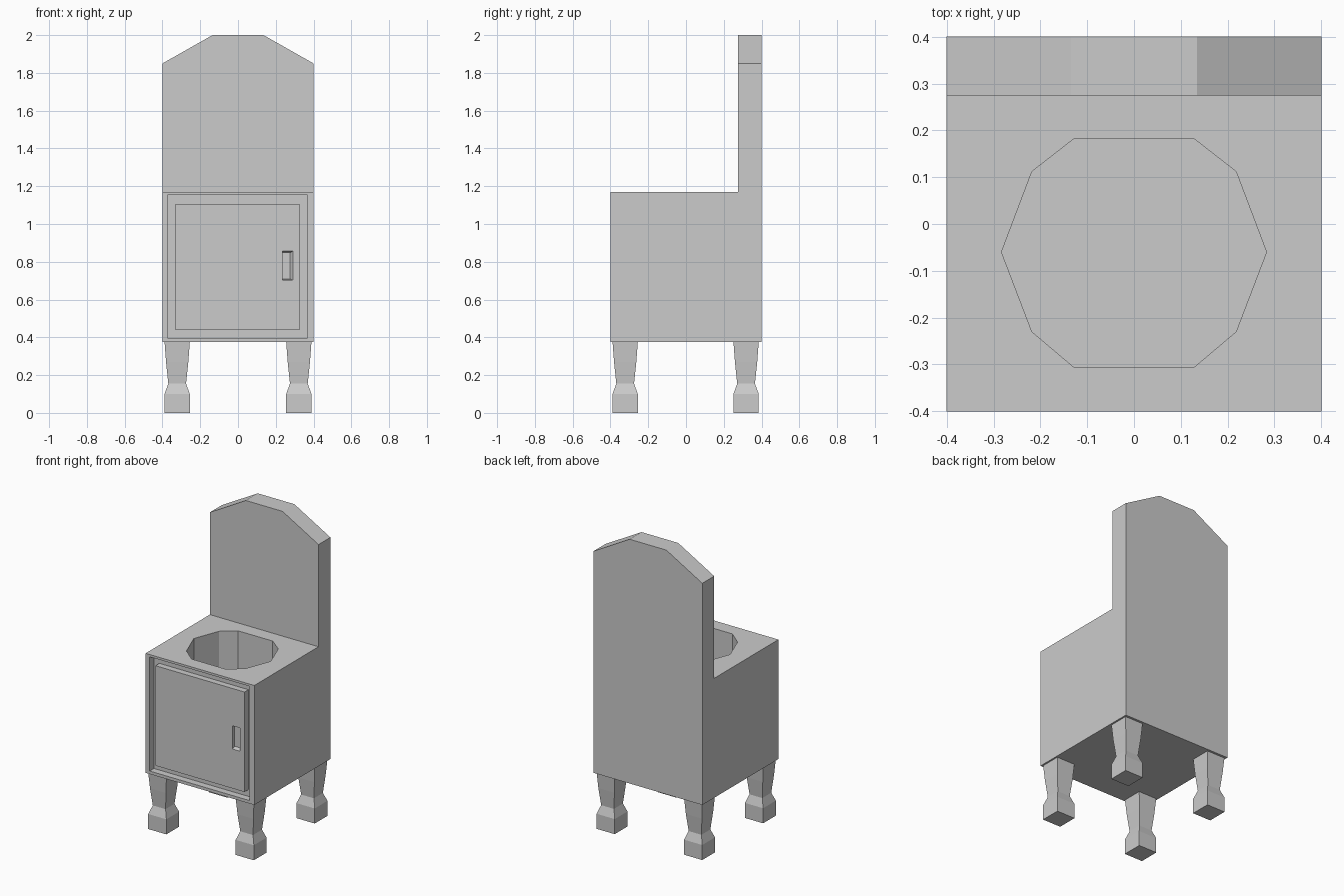
import bpy, bmesh

if "Cube" in bpy.data.objects:
    bpy.data.objects.remove(bpy.data.objects["Cube"])


def prism(name, loop_a, loop_b):
    """Closed solid between two matching loops of points."""
    return loft(name, [loop_a, loop_b])


def loft(name, loops):
    bm = bmesh.new()
    rings = [[bm.verts.new(p) for p in loop] for loop in loops]
    n = len(rings[0])
    bm.faces.new(rings[0])
    bm.faces.new(rings[-1])
    for a, b in zip(rings, rings[1:]):
        for i in range(n):
            j = (i + 1) % n
            bm.faces.new((a[i], a[j], b[j], b[i]))
    bmesh.ops.recalc_face_normals(bm, faces=bm.faces)
    mesh = bpy.data.meshes.new(name)
    bm.to_mesh(mesh)
    bm.free()
    obj = bpy.data.objects.new(name, mesh)
    bpy.context.collection.objects.link(obj)
    return obj


def rect_y(x0, x1, z0, z1, y):
    return [(x0, y, z0), (x1, y, z0), (x1, y, z1), (x0, y, z1)]


def box(name, x0, x1, y0, y1, z0, z1):
    return prism(name, rect_y(x0, x1, z0, z1, y0), rect_y(x0, x1, z0, z1, y1))


def cut(obj, cutter):
    mod = obj.modifiers.new("cut", 'BOOLEAN')
    mod.operation = 'DIFFERENCE'
    mod.solver = 'EXACT'
    mod.object = cutter
    cutter.hide_render = True
    bpy.context.view_layer.objects.active = obj
    bpy.ops.object.modifier_apply(modifier=mod.name)
    bpy.data.objects.remove(cutter)


# Cabinet and tall back board in one solid
half = [(0.4, 0.375), (0.4, 1.85), (0.135, 2.0)]
outline = half + [(-x, z) for x, z in reversed(half)]
cabinet = prism("cabinet_with_backboard",
                [(x, -0.4, z) for x, z in outline],
                [(x, 0.4, z) for x, z in outline])
cut(cabinet, box("seat_cutter", -0.6, 0.6, -0.6, 0.275, 1.17, 2.3))

# Ten-sided basin opening
side = [(0.127, 0.183), (0.218, 0.112), (0.283, -0.06),
        (0.218, -0.23), (0.127, -0.307)]
basin = side + [(-x, y) for x, y in reversed(side)]
cut(cabinet, prism("basin_cutter",
                   [(x, y, 0.77) for x, y in basin],
                   [(x, y, 1.3) for x, y in basin]))

# Door recess in the front
cut(cabinet, box("recess_cutter", -0.37, 0.365, -0.5, -0.355, 0.395, 1.155))

# Door panel with a sunken finger pull
door = box("door", -0.33, 0.325, -0.396, -0.355, 0.44, 1.105)
cut(door, prism("pull_cutter",
                rect_y(0.235, 0.292, 0.702, 0.857, -0.397),
                rect_y(0.235, 0.275, 0.71, 0.848, -0.37)))

# Four square turned legs: (height, half width)
leg_profile = [(0.0, 0.067), (0.1, 0.067), (0.155, 0.047),
               (0.27, 0.059), (0.378, 0.067)]
for y_name, cy in (("front", -0.322), ("back", 0.318)):
    for x_name, cx in (("left", -0.322), ("right", 0.322)):
        loft(f"{y_name}_{x_name}_leg",
             [[(cx + sx * r, cy + sy * r, z)
               for sx, sy in ((-1, -1), (1, -1), (1, 1), (-1, 1))]
              for z, r in leg_profile])
